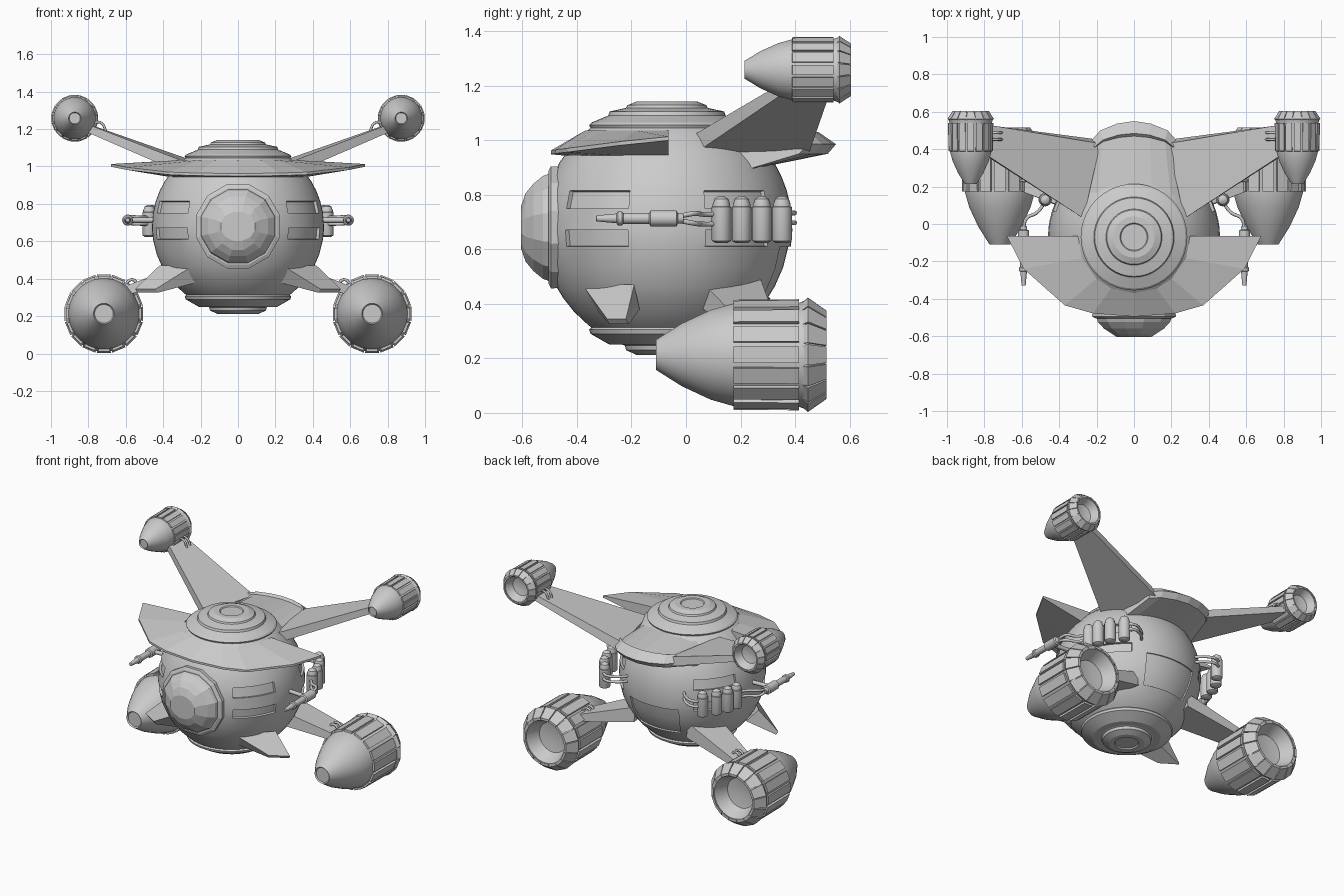
import bpy, bmesh, math
from math import sin, cos, pi, radians, sqrt
from mathutils import Vector

if "Cube" in bpy.data.objects:
    bpy.data.objects.remove(bpy.data.objects["Cube"])

CY, CZ, R = -0.07, 0.68, 0.46   # hull centre and radius


def finish(name, bm, smooth=None, mirror=False):
    bmesh.ops.recalc_face_normals(bm, faces=bm.faces)
    me = bpy.data.meshes.new(name)
    bm.to_mesh(me)
    bm.free()
    ob = bpy.data.objects.new(name, me)
    bpy.context.collection.objects.link(ob)
    if mirror:
        ob.modifiers.new("mirror", 'MIRROR')
    if smooth:
        bpy.ops.object.select_all(action='DESELECT')
        ob.select_set(True)
        bpy.context.view_layer.objects.active = ob
        bpy.ops.object.shade_smooth_by_angle(angle=radians(smooth))
    return ob


def skin(bm, loops, caps=True):
    """Bridge equal-length closed loops of points."""
    rows = [[bm.verts.new(p) for p in lp] for lp in loops]
    n = len(rows[0])
    faces = []
    for a, b in zip(rows, rows[1:]):
        for i in range(n):
            j = (i + 1) % n
            faces.append(bm.faces.new((a[i], a[j], b[j], b[i])))
    if caps:
        bm.faces.new(rows[0])
        bm.faces.new(rows[-1])
    return faces


def loft(name, loops, **kw):
    bm = bmesh.new()
    skin(bm, loops)
    return finish(name, bm, **kw)


def ring_z(r, z, n=60):
    return [(r * sin(2 * pi * i / n), CY - r * cos(2 * pi * i / n), z) for i in range(n)]


def ring_y(c, r, y, n=32, rz=None):
    rz = rz or r
    return [(c[0] + r * sin(2 * pi * (i + .5) / n), y, c[1] + rz * cos(2 * pi * (i + .5) / n)) for i in range(n)]


# spherical hull with recessed side panels and rear hatch
zs = [.23, .25, .28, .32, .37, .42, .46, .53, .61, .67, .75, .815, .87, .92, .97, 1.01, 1.05, 1.08, 1.11]
bm = bmesh.new()
faces = skin(bm, [ring_z(sqrt(R * R - (z - CZ) ** 2), z) for z in zs])


def recess(test, scale):
    sel = []
    for f in faces:
        c = f.calc_center_median()
        a = math.degrees(math.atan2(abs(c.x), CY - c.y))
        if test(a, c.z):
            sel.append(f)
    new = bmesh.ops.extrude_face_region(bm, geom=sel)["geom"]
    centre = Vector((0, CY, CZ))
    for v in new:
        if isinstance(v, bmesh.types.BMVert):
            v.co = centre + (v.co - centre) * scale
    bmesh.ops.delete(bm, geom=sel, context='FACES_ONLY')
    for f in sel:
        faces.remove(f)


def side(a):
    return 36 < a < 72 or 108 < a < 144


recess(lambda a, z: side(a) and .75 < z < .815, .965)
recess(lambda a, z: side(a) and .61 < z < .67, .965)
recess(lambda a, z: a > 156 and .42 < z < .61, .98)
finish("hull", bm, smooth=30)

# stepped discs on the top and bottom of the hull
loft("top_discs", [ring_z(r, z, 40) for r, z in
     [(.26, 1.0), (.285, 1.055), (.275, 1.065), (.215, 1.09), (.21, 1.105), (.15, 1.118), (.145, 1.128),
      (.11, 1.142), (.075, 1.142), (.07, 1.136)]], smooth=20)
loft("bottom_discs", [ring_z(r, z, 40) for r, z in
     [(.26, .33), (.285, .305), (.28, .29), (.21, .25), (.155, .25), (.15, .23), (.11, .212), (.075, .212), (.07, .22)]],
     smooth=20)

# cockpit rim and faceted canopy
c0 = (0, CZ)
loft("cockpit_rim", [ring_y(c0, r, y, 12) for r, y in [(.21, -.42), (.23, -.47), (.232, -.495), (.212, -.505)]])
loft("canopy", [ring_y(c0, rx, y, 12, rz) for rx, rz, y in
     [(.212, .212, -.48), (.2, .195, -.525), (.165, .165, -.56), (.12, .13, -.588), (.095, .08, -.605)]])

# front brim, lofted around the hull
outer = [(0, -.495, .952), (.22, -.478, .955), (.37, -.435, .96), (.59, -.24, .985), (.68, -.065, 1.003)]
loops = []
for (x, y, z), a in zip(outer, (0, 24, 42, 68, 91)):
    s, c = sin(radians(a)), -cos(radians(a))
    loops.append([(.30 * s, CY + .30 * c, 1.035), (x, y, z + .01), (x, y, z - .004), (.34 * s, CY + .34 * c, .94)])
bm = bmesh.new()
for sx in (1, -1):
    skin(bm, [[(sx * x, y, z) for x, y, z in lp] for lp in loops])
finish("front_brim", bm)

# rear hood with a thick bevelled lip
loops = []
for x, d in [(-.23, .105), (-.18, .05), (-.09, .013), (0, 0), (.09, .013), (.18, .05), (.23, .105)]:
    w = x * 1.15
    loops.append([(w, .05, 1.06 - d * .7), (x * .92, .47 - d * .6, 1.015), (x * .92, .485 - d * .7, 1.03),
                  (x, .55 - d, .985), (x, .52 - d, .95), (w, .2, .885)])
loft("rear_hood", loops)

# wings, struts and front fins
loft("upper_wing", [[(.27, .03, .95), (.27, .03, 1.02), (.18, .43, 1.01), (.18, .45, .95)],
                    [(.80, .37, 1.18), (.79, .37, 1.22), (.78, .53, 1.22), (.79, .53, 1.18)]], mirror=True)
loft("lower_strut", [[(.24, .04, .50), (.20, .27, .50), (.20, .28, .40), (.24, .03, .40)],
                     [(.59, .17, .365), (.59, .32, .365), (.59, .32, .315), (.59, .17, .315)]], mirror=True)
loft("front_fin", [[(.24, -.38, .47), (.42, -.19, .47), (.34, -.17, .38), (.22, -.33, .38)],
                   [(.44, -.29, .345), (.55, -.22, .345), (.54, -.21, .325), (.43, -.28, .325)]], mirror=True)


# engine pods: smooth body, slatted sides, slatted nozzle
def engine(name, c, r, nose, y0, y1, y2, end):
    L = y0 - nose
    prof = [(.24, nose + .01), (.27, nose), (.56, nose + .33 * L), (.80, nose + .7 * L), (.92, y0), (.93, y1),
            (.99, y2), (.76, end - .006), (.70, end - .006), (.5, y1 + .01), (.2, y1)]
    loft(name + "_body", [ring_y(c, r * k, y) for k, y in prof], smooth=25, mirror=True)
    bm = bmesh.new()

    def slats(section, half):
        for i in range(16):
            skin(bm, [[(c[0] + r * k * sin(a), y, c[1] + r * k * cos(a)) for k, y in section]
                      for a in (2 * pi * i / 16 - half, 2 * pi * i / 16 + half)])
    slats([(.88, y0 - .002), (.99, y0), (1.0, y1), (.88, y1)], .15)
    slats([(.9, y1 + .01), (.95, y1 + .012), (1.035, y2), (.80, end), (.72, end)], .18)
    finish(name + "_slats", bm, mirror=True)


engine("upper_engine", (.873, 1.258), .122, .215, .39, .54, .562, .605)
engine("lower_engine", (.717, .213), .206, -.11, .175, .415, .447, .515)

# four tanks per side, following the hull
bm = bmesh.new()
for i in range(4):
    x, y = .475 - .004 * i - .01 * i * i, .13 + .074 * i
    prof = [(.02, .622), (.034, .63), (.036, .635), (.036, .755), (.032, .757), (.032, .765), (.025, .785), (.01, .795)]
    skin(bm, [[(x + r * cos(k * pi / 8), y + r * sin(k * pi / 8), z) for k in range(16)] for r, z in prof])
finish("tank", bm, smooth=35, mirror=True)

# side guns
g = (.59, .713)
loft("gun", [ring_y(g, r, y, 16) for r, y in
     [(.008, -.33), (.011, -.328), (.018, -.255), (.026, -.25), (.026, -.235), (.02, -.23), (.02, -.135), (.03, -.13),
      (.03, -.035), (.02, -.03), (.016, -.01)]], smooth=30, mirror=True)


# cables and pipes, one per side
def cable(name, r, pts):
    for sx, tag in ((1, "right"), (-1, "left")):
        cu = bpy.data.curves.new(name, 'CURVE')
        cu.dimensions = '3D'
        cu.bevel_depth, cu.bevel_resolution, cu.resolution_u = r, 2, 5
        cu.use_fill_caps = True
        sp = cu.splines.new('BEZIER')
        sp.bezier_points.add(len(pts) - 1)
        for b, p in zip(sp.bezier_points, pts):
            b.co = (sx * p[0], p[1], p[2])
            b.handle_left_type = b.handle_right_type = 'AUTO'
        bpy.context.collection.objects.link(bpy.data.objects.new(tag + "_" + name, cu))


for dz in (-.018, .018):
    cable("gun_cable", .009, [(.59, -.03, .713 + dz * .4), (.575, .03, .713 + dz), (.52, .06, .71 + dz), (.48, .11, .71 + dz)])
    cable("rear_pipe", .009, [(.38, .35, .715 + dz), (.34, .395, .715 + dz), (.27, .38, .715 + dz), (.2, .31, .715 + dz)])
    cable("wing_pipe", .007, [(.70, .47 + dz, 1.17), (.735, .47 + dz, 1.235), (.77, .47 + dz, 1.23), (.79, .47 + dz, 1.21)])
    cable("strut_pipe", .008, [(.53, .25 + dz, .36), (.565, .25 + dz, .395), (.60, .25 + dz, .37), (.61, .25 + dz, .33)])
cable("gun_mount", .014, [(.42, -.08, .713), (.5, -.085, .713), (.58, -.09, .713)])
